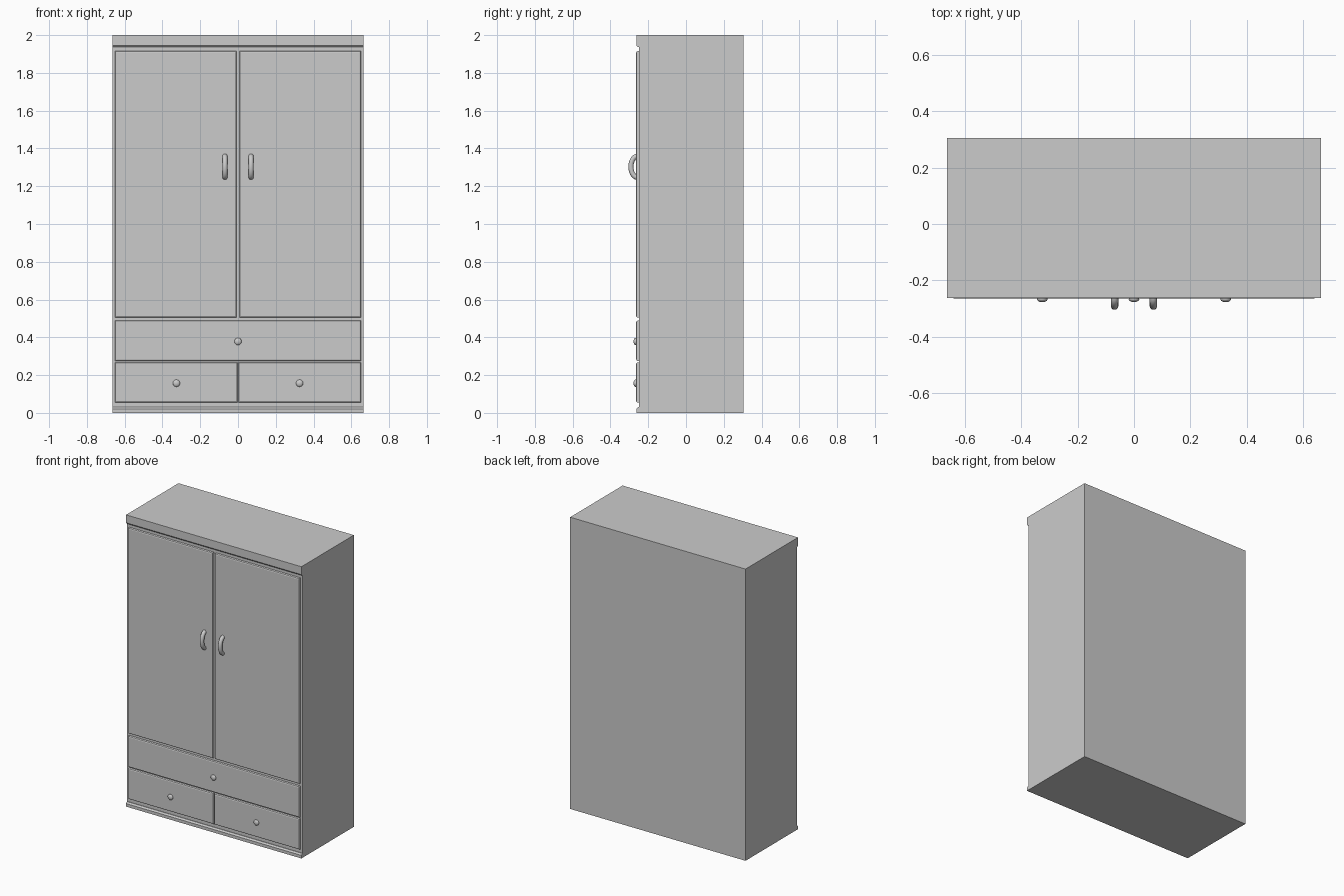
import bpy, bmesh, math
from mathutils import Vector

if "Cube" in bpy.data.objects:
    bpy.data.objects.remove(bpy.data.objects["Cube"])


def finish(bm, name, smooth=False):
    bmesh.ops.recalc_face_normals(bm, faces=bm.faces[:])
    me = bpy.data.meshes.new(name)
    bm.to_mesh(me)
    bm.free()
    ob = bpy.data.objects.new(name, me)
    bpy.context.collection.objects.link(ob)
    if smooth:
        for p in me.polygons:
            p.use_smooth = True
    return ob


def box(name, x0, x1, y0, y1, z0, z1):
    bm = bmesh.new()
    bmesh.ops.create_cube(bm, size=1)
    for v in bm.verts:
        v.co = Vector(((x0 + x1) / 2 + v.co.x * (x1 - x0),
                       (y0 + y1) / 2 + v.co.y * (y1 - y0),
                       (z0 + z1) / 2 + v.co.z * (z1 - z0)))
    return finish(bm, name)


def panel(name, x0, x1, z0, z1, front=-0.264, back=-0.249, inset=0.008):
    """Door or drawer front whose face edges are chamfered."""
    ob = box(name, x0, x1, front, back, z0, z1)
    bm = bmesh.new()
    bm.from_mesh(ob.data)
    edges = [e for e in bm.edges if all(v.co.y < front + 1e-4 for v in e.verts)]
    bmesh.ops.bevel(bm, geom=edges, offset=inset, segments=2, profile=0.5, affect='EDGES')
    bm.to_mesh(ob.data)
    bm.free()
    return ob


def moulding(name, profile):
    """Extrude a (y, z) profile across the cabinet width."""
    bm = bmesh.new()
    face = bm.faces.new([bm.verts.new((-W, y, z)) for y, z in profile])
    ext = bmesh.ops.extrude_face_region(bm, geom=[face])
    bmesh.ops.translate(bm, vec=(2 * W, 0, 0),
                        verts=[g for g in ext["geom"] if isinstance(g, bmesh.types.BMVert)])
    return finish(bm, name)


def knob(name, x, z):
    bm = bmesh.new()
    bmesh.ops.create_uvsphere(bm, u_segments=20, v_segments=12, radius=1)
    for v in bm.verts:
        v.co = Vector((x + v.co.x * 0.019, -0.267 + v.co.y * 0.011, z + v.co.z * 0.019))
    return finish(bm, name, True)


def handle(name, x, z, n=20, sides=12, r=0.0135):
    """Round bar bent into a half ellipse, with its ends sunk in the door."""
    bm = bmesh.new()
    rings = []
    for i in range(n + 1):
        a = math.pi * i / n
        c = Vector((x, -0.257 - 0.0345 * math.sin(a), z + 0.056 * math.cos(a)))
        out = Vector((0, -math.sin(a) / 0.0345, math.cos(a) / 0.056)).normalized()
        rings.append([bm.verts.new(c + r * (math.cos(t) * out + math.sin(t) * Vector((1, 0, 0))))
                      for t in (2 * math.pi * k / sides for k in range(sides))])
    for r0, r1 in zip(rings, rings[1:]):
        for k in range(sides):
            j = (k + 1) % sides
            bm.faces.new((r0[k], r0[j], r1[j], r1[k]))
    bm.faces.new(rings[0])
    bm.faces.new(rings[-1])
    return finish(bm, name, True)


W, FRONT, BACK = 0.665, -0.25, 0.305

# Carcass, cornice and plinth
box("carcass", -W, W, FRONT, BACK, 0, 2)
moulding("cornice", [(-0.249, 2), (-0.263, 2), (-0.263, 1.946), (-0.254, 1.936), (-0.249, 1.936)])
moulding("plinth", [(-0.249, 0), (-0.263, 0), (-0.263, 0.021), (-0.254, 0.031), (-0.249, 0.031)])

# Wide drawer
panel("wide_drawer", -0.65, 0.65, 0.275, 0.488)
knob("wide_drawer_knob", 0, 0.378)

# Paired doors, handles and lower drawers
for side, s in (("left", -1), ("right", 1)):
    x0, x1 = sorted((s * 0.008, s * 0.65))
    panel(side + "_door", x0, x1, 0.505, 1.915)
    handle(side + "_door_handle", s * 0.069, 1.303)
    x0, x1 = sorted((s * 0.003, s * 0.65))
    panel(side + "_drawer", x0, x1, 0.055, 0.267)
    knob(side + "_drawer_knob", s * 0.326, 0.157)
